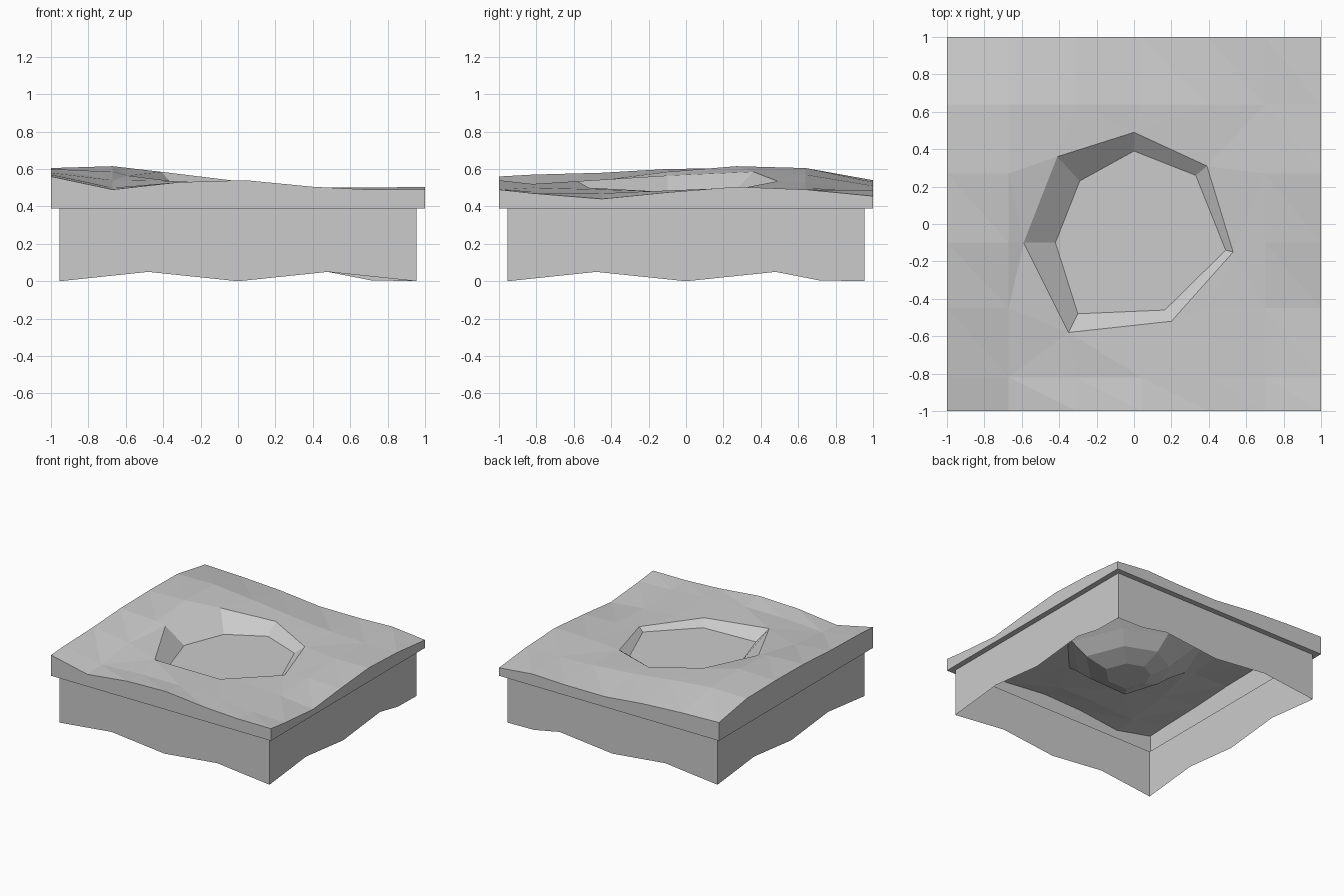
import bpy
from mathutils import Vector
from mathutils.geometry import delaunay_2d_cdt

if "Cube" in bpy.data.objects:
    bpy.data.objects.remove(bpy.data.objects["Cube"])

LEDGE = 0.39
WATER = 0.45
XS = [-1, -.67, -.31, .04, .4, .7, 1]
YS = [-1, -.82, -.45, -.1, .27, .64, 1]
# ground heights, one row per y, front to back
HEIGHTS = [
    [.56, .49, .53, .54, .505, .49, .49],
    [.57, .50, .52, .52, .50, .48, .47],
    [.58, .54, .53, .52, .49, .47, .44],
    [.60, .585, .54, .52, .49, .485, .475],
    [.605, .615, .58, .54, .50, .50, .505],
    [.60, .605, .57, .53, .50, .49, .49],
    [.54, .53, .51, .475, .475, .485, .455]]
# crater rim (counter-clockwise) and shoreline below it
RIM = [(0, .49, .535), (-.41, .36, .585), (-.59, -.1, .565), (-.35, -.58, .535),
       (.2, -.52, .50), (.53, -.15, .48), (.39, .31, .50)]
SHORE = [(0, .39), (-.29, .23), (-.42, -.1), (-.3, -.48),
         (.165, -.46), (.49, -.14), (.33, .26)]


def add_mesh(name, verts, faces):
    me = bpy.data.meshes.new(name)
    me.from_pydata(verts, [], faces)
    me.update()
    ob = bpy.data.objects.new(name, me)
    bpy.context.collection.objects.link(ob)
    return ob


def inside(x, y, k=1.0):
    """True if the point lies in the rim polygon grown by k."""
    return all((b[0] - a[0]) * k * (y - a[1] * k) - (b[1] - a[1]) * k * (x - a[0] * k) > 0
               for a, b in zip(RIM, RIM[1:] + RIM[:1]))


# ground: undulating grid with a seven-sided hole
pts = list(RIM) + [(x, y, HEIGHTS[j][i]) for j, y in enumerate(YS)
                   for i, x in enumerate(XS) if not inside(x, y, 1.08)]
n = len(RIM)
rim_edges = [(i, (i + 1) % n) for i in range(n)]
co, _, tris, orig, _, _ = delaunay_2d_cdt(
    [Vector(p[:2]) for p in pts], rim_edges, [], 0, 1e-5)
verts = [(c.x, c.y, pts[o[0]][2]) for c, o in zip(co, orig)]
faces = []
for t in tris:
    c = sum((co[i] for i in t), Vector((0, 0))) / len(t)
    if not inside(c.x, c.y):
        faces.append(tuple(t))
add_mesh("ground", verts, faces)

# turf edge: outer band down to the ledge, then a narrow ledge inward
m = len(XS) - 1
loop = ([(XS[i], -1, HEIGHTS[0][i]) for i in range(m)]
        + [(1, YS[j], HEIGHTS[j][m]) for j in range(m)]
        + [(XS[i], 1, HEIGHTS[m][i]) for i in range(m, 0, -1)]
        + [(-1, YS[j], HEIGHTS[j][0]) for j in range(m, 0, -1)])


def rings(name, levels, cap=False, flip=False):
    """Skin between equal-length closed loops, top to bottom."""
    k = len(levels[0])
    fs = []
    for r in range(len(levels) - 1):
        for i in range(k):
            a, b = r * k + i, r * k + (i + 1) % k
            fs.append((a, a + k, b + k, b))
    if cap:
        fs.append(tuple(range((len(levels) - 1) * k, len(levels) * k)))
    if flip:
        fs[:] = [f[::-1] for f in fs[:-1]] + [fs[-1]] if cap else [f[::-1] for f in fs]
    return add_mesh(name, [p for lv in levels for p in lv], fs)


rings("turf_edge", [loop,
                    [(x, y, LEDGE) for x, y, z in loop],
                    [(x * .955, y * .955, LEDGE) for x, y, z in loop]])

# soil skirt: wavy lower edge, with one flatter end at the back right corner
wave = [(-.955, 0), (-.48, .05), (0, 0), (.48, .05)]
S = .955
bottom = [(t, -S, z) for t, z in wave]
bottom += [(S, t, z) for t, z in wave] + [(S, .71, .005)]
bottom += [(S, S, 0), (.71, S, .005)] + [(-t, S, z) for t, z in wave[1:]]
bottom += [(-S, -t, z) for t, z in wave]
bottom[bottom.index((.71, S, .005)) + 1] = (.48, S, .05)
rings("soil_skirt", [[(x, y, LEDGE) for x, y, z in bottom], bottom])

# crater bowl hanging below the ground, and the flat pool inside it
cx, cy = 0.0, -.06
bowl = [RIM, [(x, y, WATER) for x, y in SHORE]]
for k, z in [(.75, .36), (.4, .30)]:
    bowl.append([(cx + (x - cx) * k, cy + (y - cy) * k, z) for x, y in SHORE])
rings("crater_bowl", bowl, cap=True, flip=True)
add_mesh("pool_surface", [(x, y, WATER) for x, y in SHORE], [tuple(range(n))])
